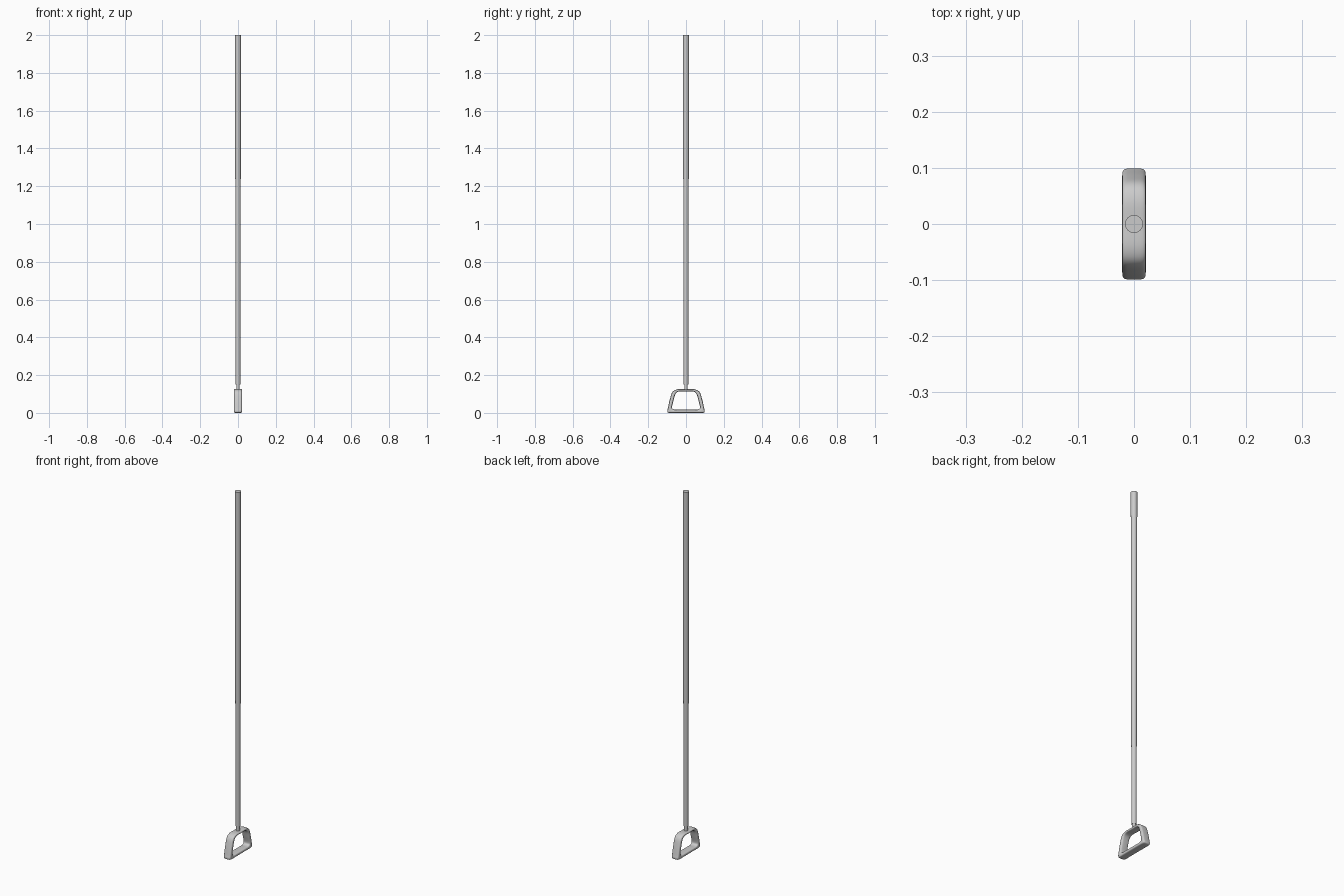
import bpy, bmesh, math
from mathutils import Vector

if "Cube" in bpy.data.objects:
    bpy.data.objects.remove(bpy.data.objects["Cube"])


def finish(bm, name, angle=40):
    bmesh.ops.recalc_face_normals(bm, faces=bm.faces)
    me = bpy.data.meshes.new(name)
    bm.to_mesh(me)
    bm.free()
    ob = bpy.data.objects.new(name, me)
    bpy.context.collection.objects.link(ob)
    bpy.ops.object.select_all(action='DESELECT')
    ob.select_set(True)
    bpy.context.view_layer.objects.active = ob
    bpy.ops.object.shade_smooth_by_angle(angle=math.radians(angle))
    return ob


def rod(name, z0, z1, r0, r1):
    bm = bmesh.new()
    bmesh.ops.create_cone(bm, cap_ends=True, segments=32,
                          radius1=r0, radius2=r1, depth=z1 - z0)
    bmesh.ops.translate(bm, verts=bm.verts, vec=(0, 0, (z0 + z1) / 2))
    return finish(bm, name)


def smooth_loop(pts, steps=5):
    # closed Catmull-Rom curve through the points
    out, n = [], len(pts)
    for i in range(n):
        a, b, c, d = (pts[(i + k) % n] for k in (-1, 0, 1, 2))
        for s in range(steps):
            t = s / steps
            out.append(0.5 * (2 * b + (c - a) * t + (2 * a - 5 * b + 4 * c - d) * t * t
                              + (3 * b - a - 3 * c + d) * t ** 3))
    return out


# strap rod, slightly wider at the top, and the narrow neck
rod("hanging_rod", 0.15, 2.0, 0.0125, 0.016)
rod("neck", 0.118, 0.152, 0.009, 0.009)

# stirrup-shaped handle: (outer y, outer z, inner y, inner z) for one half
half = [(0, .125, 0, .113), (.045, .125, .038, .113), (.072, .110, .056, .099),
        (.086, .070, .067, .062), (.096, .025, .074, .032), (.099, .008, .070, .021),
        (.090, 0, .057, .017), (.045, 0, .040, .017), (0, 0, 0, .017)]
ring = half + [(-a, b, -c, d) for a, b, c, d in half[-2:0:-1]]
outer = smooth_loop([Vector((0, p[0], p[1])) for p in ring])
inner = smooth_loop([Vector((0, p[2], p[3])) for p in ring])

bm = bmesh.new()
N, loops = 20, []
for o, i in zip(outer, inner):
    sec = []
    for k in range(N):
        a = 2 * math.pi * k / N
        c, s = math.cos(a), math.sin(a)
        u = math.copysign(abs(c) ** 0.5, c)
        v = math.copysign(abs(s) ** 0.5, s)
        p = (o + i) / 2 + (o - i) / 2 * v
        sec.append(bm.verts.new((0.021 * u, p.y, max(p.z, 0))))
    loops.append(sec)
for j, A in enumerate(loops):
    B = loops[(j + 1) % len(loops)]
    for k in range(N):
        m = (k + 1) % N
        bm.faces.new((A[k], A[m], B[m], B[k]))
finish(bm, "handle_loop", 60)
